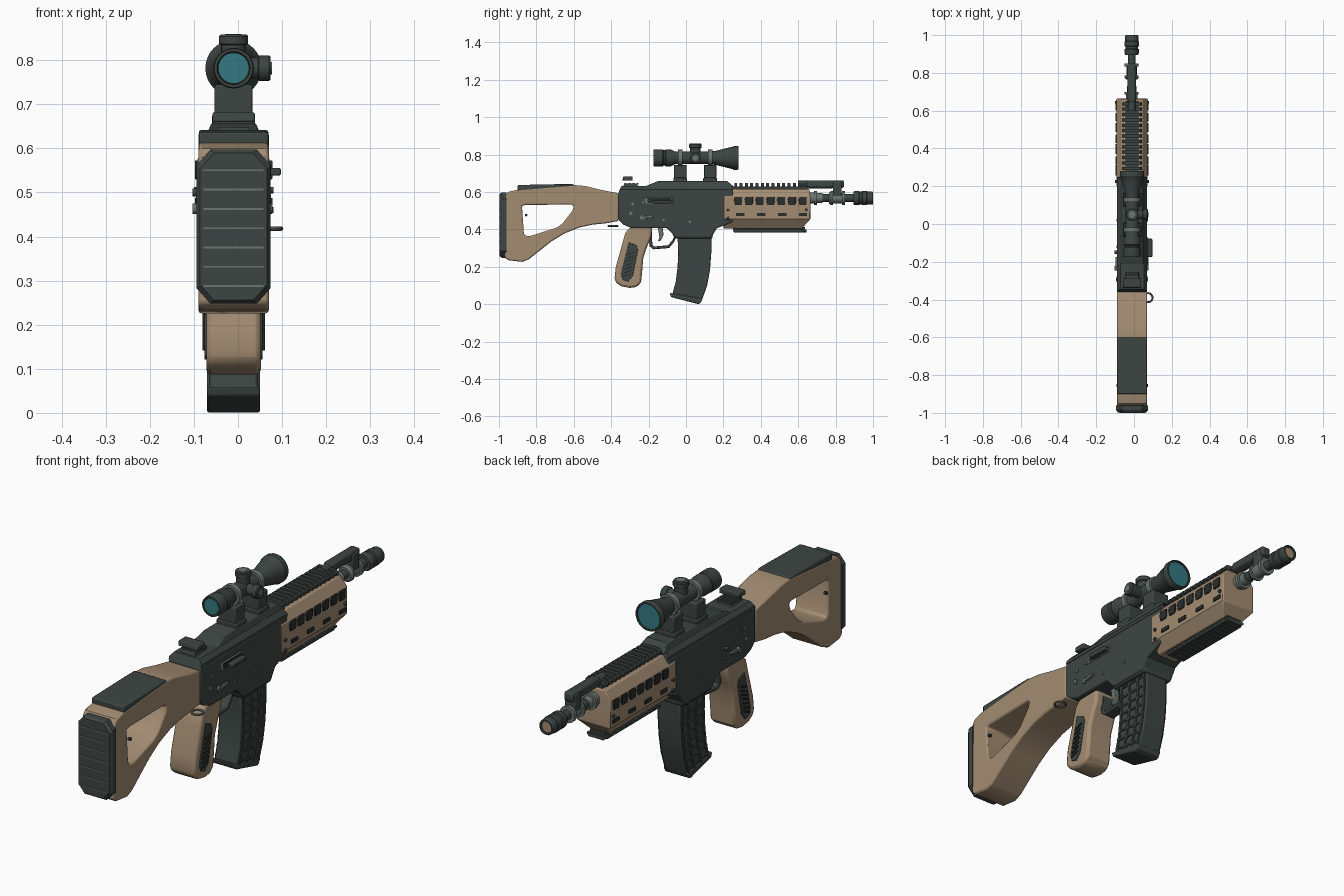
import bpy, bmesh, math
from mathutils import Vector, Matrix

if "Cube" in bpy.data.objects:
    bpy.data.objects.remove(bpy.data.objects["Cube"])

CX = -0.01  # centre plane of the rifle body


def material(name, rgb):
    m = bpy.data.materials.new(name)
    m.diffuse_color = (*rgb, 1)
    m.use_nodes = True
    m.node_tree.nodes["Principled BSDF"].inputs["Base Color"].default_value = m.diffuse_color
    return m


DARK = material("dark green grey", (0.046, 0.060, 0.054))
TAN = material("tan", (0.37, 0.265, 0.17))
GREY = material("steel grey", (0.15, 0.18, 0.165))
TEAL = material("teal glass", (0.035, 0.19, 0.225))
BLACK = material("deep shadow grey", (0.022, 0.028, 0.026))


def part(name, bm, mat, bevel=0.0, seg=2):
    bmesh.ops.recalc_face_normals(bm, faces=bm.faces[:])
    me = bpy.data.meshes.new(name)
    bm.to_mesh(me)
    bm.free()
    ob = bpy.data.objects.new(name, me)
    bpy.context.collection.objects.link(ob)
    me.materials.append(mat)
    bpy.ops.object.select_all(action='DESELECT')
    ob.select_set(True)
    bpy.context.view_layer.objects.active = ob
    bpy.ops.object.shade_smooth_by_angle(angle=math.radians(32))
    if bevel:
        b = ob.modifiers.new("bevel", 'BEVEL')
        b.width, b.segments, b.limit_method = bevel, seg, 'ANGLE'
        b.angle_limit = math.radians(40)
    return ob


def prism(name, pts, x0, x1, mat, bevel=0.0):
    """Side outline (y, z) extruded across x."""
    bm = bmesh.new()
    a = [bm.verts.new((x0, y, z)) for y, z in pts]
    b = [bm.verts.new((x1, y, z)) for y, z in pts]
    bm.faces.new(a)
    bm.faces.new(b[::-1])
    for i in range(len(pts)):
        j = (i + 1) % len(pts)
        bm.faces.new((a[i], b[i], b[j], a[j]))
    return part(name, bm, mat, bevel)


def loft(name, sections, mat, bevel=0.0):
    """Convex shape from (half width, y0, y1, z) rectangles."""
    bm = bmesh.new()
    for hw, y0, y1, z in sections:
        for x in (CX - hw, CX + hw):
            for y in (y0, y1):
                bm.verts.new((x, y, z))
    bmesh.ops.convex_hull(bm, input=bm.verts[:])
    bmesh.ops.dissolve_limit(bm, angle_limit=0.02, verts=bm.verts[:], edges=bm.edges[:])
    return part(name, bm, mat, bevel)


def box(name, x0, x1, y0, y1, z0, z1, mat, bevel=0.0):
    return prism(name, [(y0, z0), (y1, z0), (y1, z1), (y0, z1)], x0, x1, mat, bevel)


def lathe(name, prof, loc, mat, axis=(0, 1, 0), n=32):
    """Profile of (distance along axis, radius), closed at both ends."""
    bm = bmesh.new()
    rings = [[bm.verts.new((r * math.cos(2 * math.pi * i / n), r * math.sin(2 * math.pi * i / n), d))
              for i in range(n)] for d, r in prof]
    for p, q in zip(rings, rings[1:]):
        for i in range(n):
            bm.faces.new((p[i], p[(i + 1) % n], q[(i + 1) % n], q[i]))
    bm.faces.new(rings[0])
    bm.faces.new(rings[-1])
    rot = Vector(axis).to_track_quat('Z', 'Y').to_matrix().to_4x4()
    bm.transform(Matrix.Translation(loc) @ rot)
    return part(name, bm, mat)


# ---- stock with open window, butt pad and cheek rest
stock = prism("stock", [(-.965, .58), (-.95, .60), (-.90, .612), (-.72, .628), (-.6, .637), (-.54, .632),
              (-.45, .61), (-.36, .592), (-.36, .445), (-.43, .432), (-.50, .425), (-.57, .41), (-.65, .378),
              (-.72, .335), (-.84, .24), (-.875, .226), (-.95, .235), (-.97, .25)], CX - .08, CX + .08, TAN)
hole = prism("hole_cutter", [(-.877, .525), (-.86, .53), (-.61, .533), (-.60, .523), (-.607, .50), (-.66, .432),
             (-.69, .41), (-.83, .365), (-.858, .365), (-.867, .38)], -.3, .3, TAN)
hole.hide_render = True
cut = stock.modifiers.new("window", 'BOOLEAN')
cut.object, cut.solver = hole, 'EXACT'
bpy.context.view_layer.objects.active = stock
bpy.ops.object.modifier_apply(modifier="window")
bpy.data.objects.remove(hole)
bv = stock.modifiers.new("bevel", 'BEVEL')
bv.width, bv.segments, bv.angle_limit = .01, 2, math.radians(40)

bm = bmesh.new()  # butt pad: chamfered rectangle
for y, g in ((-.96, 0), (-.985, 0), (-.997, .008)):
    for sx in (-1, 1):
        for zc, sz in ((.248, 1), (.597, -1)):
            bm.verts.new((CX + sx * (.084 - g), y, zc + sz * (.035 + g)))
            bm.verts.new((CX + sx * (.053 - g), y, zc + sz * g))
bmesh.ops.convex_hull(bm, input=bm.verts[:])
bmesh.ops.dissolve_limit(bm, angle_limit=.02, verts=bm.verts[:], edges=bm.edges[:])
part("butt_pad", bm, DARK)
for i in range(7):
    z = .288 + i * .0437
    box("butt_pad_rib", CX - .068, CX + .068, -1, -.994, z - .002, z + .002, GREY)
prism("cheek_rest", [(-.90, .60), (-.60, .62), (-.60, .642), (-.66, .642), (-.90, .637)],
      CX - .079, CX + .079, DARK, .006)
for s in (-1, 1):
    lathe("stock_stud", [(0, .007), (.012, .007)], (CX + s * .071, -.855, .476), BLACK, (s, 0, 0), 12)

# ---- receiver
prism("receiver", [(-.36, .60), (-.36, .45), (-.335, .425), (-.29, .406), (-.10, .406), (-.055, .356),
      (.135, .356), (.165, .406), (.25, .44), (.25, .60)], CX - .079, CX + .079, DARK, .006)
loft("receiver_shoulder", [(.079, -.36, .25, .598), (.079, -.355, .25, .612), (.062, -.345, .24, .632)], DARK)
loft("receiver_ridge", [(.064, -.23, .26, .625), (.05, -.15, .22, .658)], DARK, .004)
prism("magazine_well", [(-.06, .35), (.14, .35), (.15, .41), (-.09, .41)], CX - .074, CX + .074, DARK, .005)
loft("rear_sight_base", [(.04, -.34, -.24, .62), (.03, -.33, -.27, .645)], DARK)
loft("rear_sight", [(.048, -.34, -.285, .66), (.048, -.335, -.285, .682)], DARK, .004)
for i in range(4):
    y = -.33 + i * .022
    box("sight_serration", CX - .035, CX + .035, y, y + .01, .64, .648, DARK)
for s in (-1, 1):  # pins and controls on both sides
    def disc(name, y, z, r, h, mat=GREY):
        lathe(name, [(0, r), (h, r)], (CX + s * .077, y, z), mat, (s, 0, 0), 16)
    disc("receiver_pin", -.285, .535, .008, .006)
    disc("receiver_pin", -.23, .545, .006, .006)
    disc("receiver_pin", -.295, .485, .010, .008)
    disc("receiver_pin", .02, .44, .007, .006)
    disc("receiver_pin", -.12, .45, .007, .006)
    disc("selector_hub", -.235, .463, .012, .010 if s > 0 else .016)
    prism("selector_lever", [(-.235, .456), (-.175, .462), (-.175, .472), (-.235, .470)],
          CX + s * .076, CX + s * .088, GREY, .002)
box("ejection_port_frame", CX + .076, CX + .083, -.22, -.07, .535, .57, GREY, .003)
box("ejection_port", CX + .08, CX + .085, -.205, -.078, .541, .564, BLACK)
box("charging_handle", CX + .08, .097, -.175, -.078, .538, .556, DARK, .004)
lathe("left_button", [(0, .009), (.02, .009)], (-.083, -.15, .5), DARK, (-1, 0, 0), 16)

# ---- sling ring
bm = bmesh.new()
R, r, n, k = .024, .005, 24, 8
rows = [[bm.verts.new((.074 + (R + r * math.cos(b)) * math.cos(a), -.39 + (R + r * math.cos(b)) * math.sin(a),
         .418 + r * math.sin(b))) for b in [2 * math.pi * j / k for j in range(k)]]
        for a in [2 * math.pi * i / n for i in range(n)]]
for i in range(n):
    for j in range(k):
        p, q = rows[i], rows[(i + 1) % n]
        bm.faces.new((p[j], q[j], q[(j + 1) % k], p[(j + 1) % k]))
part("sling_ring", bm, GREY)

# ---- grip, trigger and guard
prism("grip", [(-.30, .41), (-.18, .41), (-.187, .353), (-.205, .315), (-.228, .25), (-.234, .18), (-.24, .118),
      (-.262, .092), (-.30, .087), (-.345, .095), (-.375, .115), (-.382, .14), (-.375, .2), (-.34, .325),
      (-.325, .38)], CX - .062, CX + .062, TAN, .012)
for s in (-1, 1):
    prism("grip_panel", [(-.305, .33), (-.265, .315), (-.257, .29), (-.285, .15), (-.31, .12), (-.338, .13),
          (-.347, .16), (-.338, .2)], CX + s * .06, CX + s * .066, DARK, .002)
    for i in range(7):
        y, z = -.318 + i * .004, .15 + i * .02
        prism("grip_rib", [(y - .018, z - .008), (y + .02, z + .006), (y + .02, z + .013), (y - .018, z - .001)],
              CX + s * .064, CX + s * .071, BLACK)
prism("trigger_guard", [(-.20, .41), (-.195, .31), (-.175, .293), (-.09, .30), (-.065, .33), (-.045, .37),
      (-.057, .375), (-.075, .338), (-.097, .315), (-.17, .308), (-.18, .32), (-.183, .41)],
      CX - .026, CX + .026, DARK, .003)
prism("trigger", [(-.125, .41), (-.12, .37), (-.135, .34), (-.15, .335), (-.142, .355), (-.15, .41)],
      CX - .012, CX + .012, GREY, .003)

# ---- curved magazine with raised grid
rear = [(-.045, .36), (-.042, .27), (-.045, .2), (-.055, .12), (-.075, .045)]
front = [(.135, .36), (.135, .27), (.128, .18), (.113, .1), (.085, .02)]
prism("magazine", rear + front[::-1], CX - .055, CX + .055, DARK, .006)
prism("magazine_floor", [(-.087, .06), (-.08, .038), (.066, 0), (.078, .006), (.09, .03)],
      CX - .06, CX + .06, DARK, .005)


def at(row, f):  # point on the magazine side
    return Vector(rear[row]).lerp(Vector(front[row]), f)


for s in (-1, 1):
    a, b = CX + s * .053, CX + s * .06
    for f in (.06, .36, .66, .90):
        prism("magazine_long_rib", [at(i, f) for i in range(5)] + [at(i, f + .06) for i in range(4, -1, -1)],
              a, b, DARK)
    for row in range(4):
        for t in (.25, .75):
            p, q = at(row, .06).lerp(at(row + 1, .06), t), at(row, .94).lerp(at(row + 1, .94), t)
            d = Vector((0, .008))
            prism("magazine_cross_rib", [p, q, q + d, p + d], a, b, DARK)

# ---- handguard
loft("handguard", [(.045, .20, .62, .405), (.082, .20, .665, .455), (.082, .20, .665, .575),
     (.055, .20, .66, .615)], TAN, .004)
for s in (-1, 1):
    a, b = CX + s * .078, CX + s * .088
    for i in range(7):
        y = .278 + i * .0575
        prism("handguard_slot", [(y - .016, .53), (y + .016, .53), (y + .022, .54), (y + .022, .573),
              (y - .014, .573), (y - .022, .56)], a, b, BLACK, .002)
    for i in range(4):
        y = .29 + i * .112
        box("handguard_vent", a, b, y - .022, y + .022, .472, .488, BLACK)
    for y, z in ((.225, .505), (.225, .46), (.645, .505)):
        lathe("handguard_screw", [(0, .008), (.011, .007)], (CX + s * .079, y, z), DARK, (s, 0, 0), 12)
box("top_rail", CX - .035, CX + .035, .23, .65, .61, .628, DARK)
box("bottom_rail", CX - .036, CX + .036, .25, .635, .395, .412, DARK)
for i in range(14):
    y = .258 + i * .0285
    loft("top_rail_tooth", [(.052, y, y + .016, .625), (.052, y, y + .016, .636), (.042, y, y + .016, .648)], DARK)
    loft("bottom_rail_tooth", [(.036, y, y + .016, .383), (.046, y, y + .016, .392),
         (.046, y, y + .016, .40)], DARK)
box("bottom_rail_edge", CX - .045, CX + .045, .255, .63, .384, .398, DARK, .003)

# ---- barrel, gas block and muzzle device
BX, BZ = -.012, .567
lathe("barrel", [(.6, .021), (.92, .021)], (BX, 0, BZ), DARK)
lathe("barrel_collar", [(.66, .03), (.685, .03), (.685, .037), (.70, .037), (.70, .026), (.73, .026)],
      (BX, 0, BZ), GREY)
lathe("barrel_ring", [(.765, .03), (.775, .037), (.785, .037), (.785, .028), (.835, .028), (.835, .037),
      (.85, .037)], (BX, 0, BZ), GREY)
lathe("gas_tube", [(.60, .021), (.78, .021)], (BX, 0, .64), DARK)
box("gas_tube_cover", BX - .022, BX + .022, .645, .845, .622, .662, DARK, .009)
box("gas_block", BX - .026, BX + .026, .785, .832, .56, .655, DARK, .006)
lathe("muzzle_device", [(.895, .022), (.895, .034), (.905, .038), (.925, .038), (.928, .034), (.94, .034),
      (.943, .038), (.965, .038), (.968, .035), (.995, .035), (1, .032), (1, .026), (.985, .025)],
      (BX, 0, BZ), DARK)
lathe("muzzle_bore", [(.98, .025), (.992, .025)], (BX, 0, BZ), TAN)

# ---- scope
SZ = .782
lathe("scope_body", [(-.168, .036), (-.175, .038), (-.175, .044), (-.165, .046), (-.125, .046), (-.12, .041),
      (-.113, .041), (-.108, .045), (-.08, .045), (-.06, .034), (.13, .034), (.16, .038), (.215, .052),
      (.25, .06), (.255, .064), (.275, .064), (.28, .062), (.28, .056), (.265, .055)], (CX, 0, SZ), DARK)
lathe("rear_lens", [(-.173, .035), (-.15, .035)], (CX, 0, SZ), TEAL)
lathe("front_lens", [(.25, .055), (.274, .055)], (CX, 0, SZ), TEAL)
for y0, y1 in ((-.065, .003), (.095, .162)):
    yc = (y0 + y1) / 2
    lathe("scope_ring", [(yc - .012, .034), (yc - .012, .045), (yc + .012, .045), (yc + .012, .034)],
          (CX, 0, SZ), GREY)
    box("scope_mount", CX - .043, CX + .043, y0, y1, .672, .745, DARK, .005)
    box("mount_clamp", CX - .049, CX + .049, y0 - .003, y1 + .003, .652, .676, DARK, .004)
lathe("top_turret", [(0, .028), (.052, .028), (.055, .033), (.072, .033), (.076, .030)], (CX, .05, SZ), DARK, (0, 0, 1))
lathe("top_turret_cap", [(0, .018), (.002, .018)], (CX, .05, SZ + .076), GREY, (0, 0, 1))
lathe("side_turret", [(0, .024), (.055, .024), (.058, .029), (.08, .029), (.084, .026)], (CX, .05, SZ), DARK, (1, 0, 0))
lathe("side_turret_cap", [(0, .014), (.003, .014)], (CX + .084, .05, SZ), GREY, (1, 0, 0))
